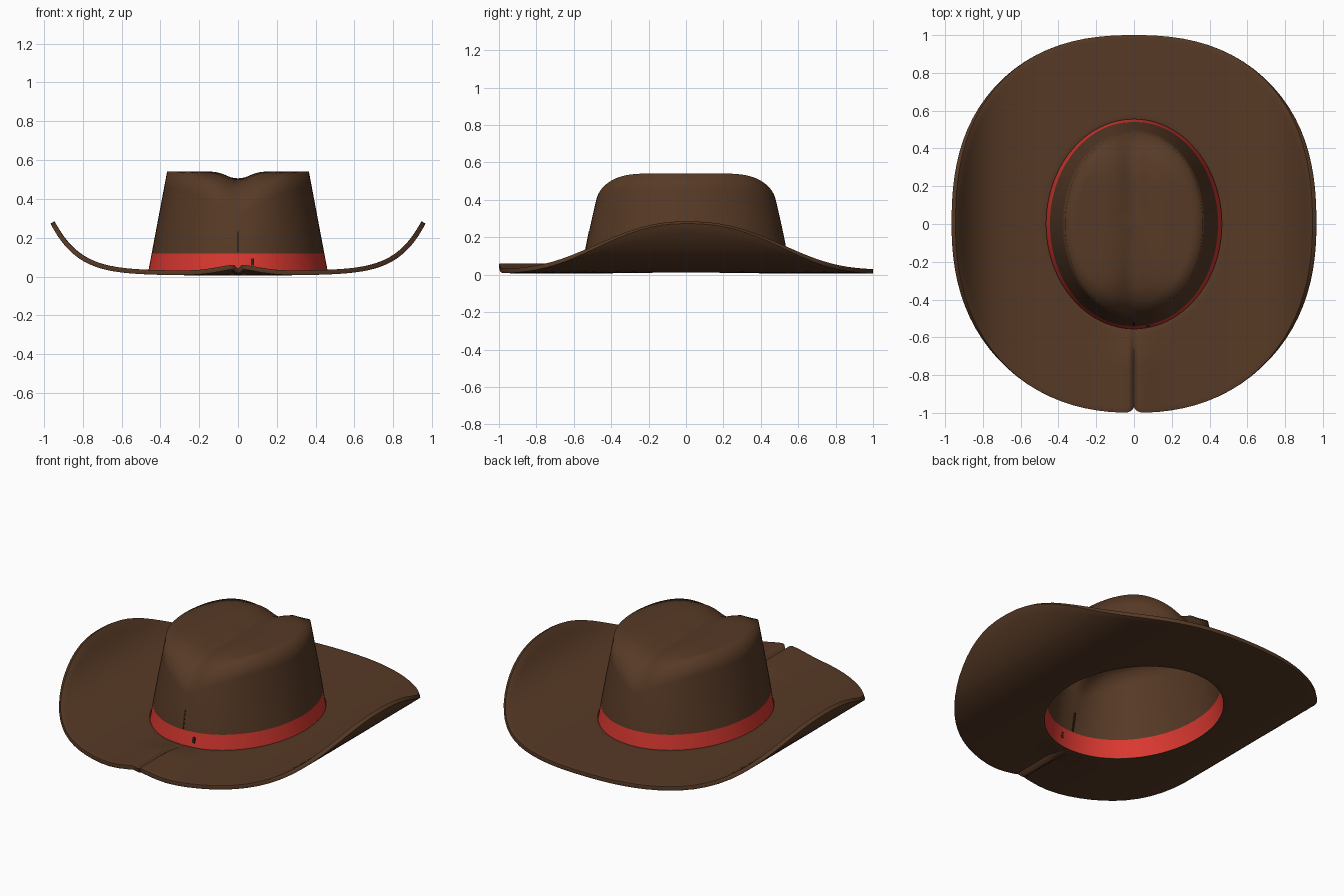
import bpy
import math
from math import sin, cos, pi, exp

if "Cube" in bpy.data.objects:
    bpy.data.objects.remove(bpy.data.objects["Cube"], do_unlink=True)


def material(name, rgb):
    m = bpy.data.materials.new(name)
    m.use_nodes = True
    m.diffuse_color = (*rgb, 1)
    bsdf = m.node_tree.nodes["Principled BSDF"]
    bsdf.inputs["Base Color"].default_value = (*rgb, 1)
    bsdf.inputs["Roughness"].default_value = 0.8
    return m


BROWN = material("brown_felt", (0.095, 0.042, 0.019))
RED = material("red_band", (0.70, 0.04, 0.03))
DARK = material("dark_stitch", (0.035, 0.016, 0.008))

# Angles start at the front; extra ones close to it carry the narrow crease
ANGLES = sorted([2 * pi * i / 96 for i in range(96)]
                + [s * a % (2 * pi) for s in (-1, 1) for a in (0.01, 0.02, 0.035)])
BASE_X, BASE_Y = 0.465, 0.555
RIM_X, RIM_Y = 0.365, 0.485
FOOT = 0.012
BAND_TOP = 0.12


def ring_object(name, rings, mats, cap=False):
    """Join rings of points with quads, optionally closing the last ring."""
    n = len(ANGLES)
    verts = [p for ring in rings for p in ring]
    faces = [(r * n + i, r * n + (i + 1) % n, (r + 1) * n + (i + 1) % n, (r + 1) * n + i)
             for r in range(len(rings) - 1) for i in range(n)]
    if cap:
        x, y, z = (sum(c) / n for c in zip(*rings[-1]))
        verts.append((x, y, z))
        last = (len(rings) - 1) * n
        faces += [(last + i, last + (i + 1) % n, len(verts) - 1) for i in range(n)]
    mesh = bpy.data.meshes.new(name)
    mesh.from_pydata(verts, [], faces)
    for m in mats:
        mesh.materials.append(m)
    for p in mesh.polygons:
        p.use_smooth = True
    obj = bpy.data.objects.new(name, mesh)
    bpy.context.collection.objects.link(obj)
    return obj


def smoothstep(a, b, v):
    t = min(1, max(0, (v - a) / (b - a)))
    return t * t * (3 - 2 * t)


# Crown: tapering wall, low at front and back, with a creased top
def crown_height(x, y):
    return 0.542 - 0.125 * (abs(y) / RIM_Y) ** 6 - 0.04 * exp(-(x / 0.075) ** 2)


def wall_point(a, z_of_top):
    top = crown_height(RIM_X * sin(a), -RIM_Y * cos(a))
    z = z_of_top(top)
    t = (z - FOOT) / (top - FOOT)
    rx = BASE_X + (RIM_X - BASE_X) * t
    ry = BASE_Y + (RIM_Y - BASE_Y) * t ** 1.25
    return (rx * sin(a), -ry * cos(a), z)


crown_rings = [[wall_point(a, lambda top: FOOT) for a in ANGLES]]
for f in (0, 0.2, 0.4, 0.6, 0.8, 1):
    crown_rings.append([wall_point(a, lambda top: BAND_TOP + (top - BAND_TOP) * f)
                        for a in ANGLES])
for s in (0.84, 0.7, 0.55, 0.4, 0.25, 0.1):
    ring = []
    for a in ANGLES:
        x, y = s * RIM_X * sin(a), -s * RIM_Y * cos(a)
        ring.append((x, y, crown_height(x, y)))
    crown_rings.append(ring)
crown = ring_object("crown_and_band", crown_rings, [BROWN, RED], cap=True)
for p in crown.data.polygons:
    p.material_index = 1 if p.center.z < BAND_TOP - 0.01 else 0


# Brim: squarish oval with upturned sides and a pinched front
def brim_edge(a):
    dx, dy = sin(a), -cos(a)
    n = 2.4 if dy > 0 else 2.25
    r = ((abs(dx) / 0.945) ** n + abs(dy) ** n) ** (-1 / n)
    notch = 0.03 * exp(-(a if a < pi else 2 * pi - a) / 0.015)
    return (r - notch) * dx, (r - notch) * dy


def brim_height(x, y):
    r = abs(x) / 0.945
    curl = 0.255 * (0.15 * r ** 3 + 0.85 * r ** 8)
    pinch = 0.032 * exp(-(x / 0.14) ** 2) - 0.022 * exp(-(x / 0.013) ** 2)
    return 0.03 + curl + pinch * smoothstep(0.5, 0.75, -y)


brim_rings = []
for k in range(17):
    t = k / 16
    ring = []
    for a in ANGLES:
        ex, ey = brim_edge(a)
        x = BASE_X * sin(a) * (1 - t) + ex * t
        y = -BASE_Y * cos(a) * (1 - t) + ey * t
        ring.append((x, y, brim_height(x, y)))
    brim_rings.append(ring)
brim = ring_object("brim", brim_rings, [BROWN])
# Faces must look upward so the thickness grows below
if brim.data.polygons[0].normal.z < 0:
    brim.data.flip_normals()
solid = brim.modifiers.new("thickness", "SOLIDIFY")
solid.thickness = 0.024
solid.offset = -1
bevel = brim.modifiers.new("rolled_edge", "BEVEL")
bevel.width = 0.005
bevel.segments = 2
bevel.limit_method = "ANGLE"
bevel.angle_limit = math.radians(50)


# Small stitches through the front of the crown and band
def stitch(name, x, y, z, width, height, tilt):
    bpy.ops.mesh.primitive_cube_add(size=1, location=(x, y, z), rotation=(tilt, 0, 0))
    obj = bpy.context.object
    obj.name = name
    obj.scale = (width, 0.009, height)
    obj.data.materials.append(DARK)


stitch("front_seam", 0, -0.526, 0.178, 0.009, 0.11, -0.2)
stitch("band_stitch", 0.075, -0.541, 0.075, 0.016, 0.035, -0.15)
